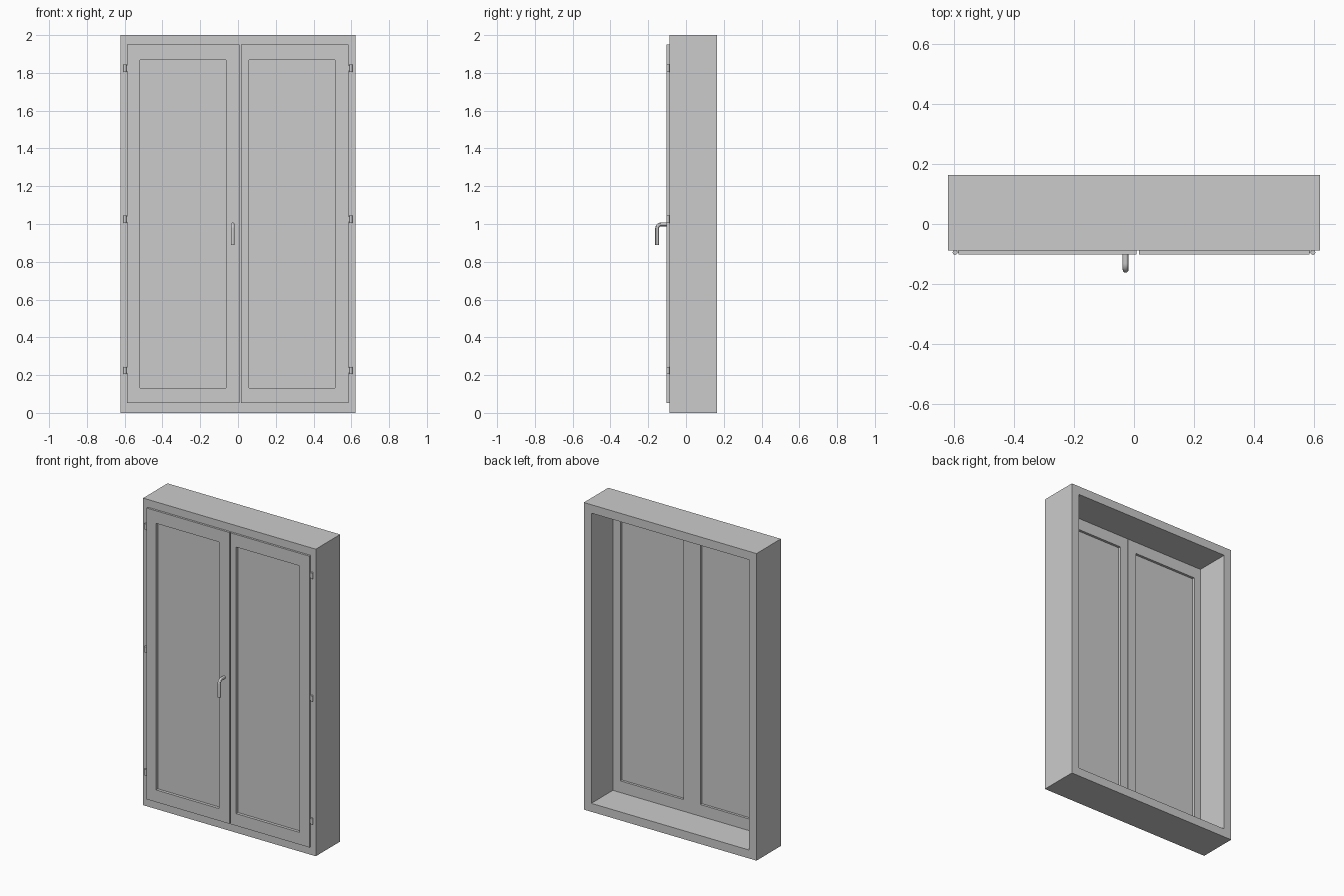
import bpy, bmesh, math

if "Cube" in bpy.data.objects:
    bpy.data.objects.remove(bpy.data.objects["Cube"])

FRONT, BACK = -0.088, 0.163      # casing depth range
LIP, LEAF_BACK = -0.102, -0.057  # door leaf depth range


def finish(name, bm):
    bmesh.ops.recalc_face_normals(bm, faces=bm.faces)
    mesh = bpy.data.meshes.new(name)
    bm.to_mesh(mesh)
    bm.free()
    obj = bpy.data.objects.new(name, mesh)
    bpy.context.collection.objects.link(obj)
    return obj


def box(name, x0, x1, y0, y1, z0, z1):
    bm = bmesh.new()
    bmesh.ops.create_cube(bm, size=1)
    for v in bm.verts:
        v.co = (x1 if v.co.x > 0 else x0, y1 if v.co.y > 0 else y0, z1 if v.co.z > 0 else z0)
    return finish(name, bm)


def tunnel(name, sections):
    """Closed rectangular frame: loft of (x0, x1, z0, z1, y) rectangles, joined in a ring."""
    bm = bmesh.new()
    loops = [[bm.verts.new((x, y, z)) for x, z in ((x0, z0), (x1, z0), (x1, z1), (x0, z1))]
             for x0, x1, z0, z1, y in sections]
    for a, b in zip(loops, loops[1:] + loops[:1]):
        for i in range(4):
            j = (i + 1) % 4
            bm.faces.new((a[i], a[j], b[j], b[i]))
    return finish(name, bm)


# outer casing
outer = (-0.622, 0.622, 0.0, 2.0)
opening = (-0.568, 0.568, 0.055, 1.945)
tunnel("casing", [(*outer, FRONT), (*outer, BACK), (*opening, BACK), (*opening, FRONT)])


# door leaves: overlapping front lip, body inside the casing, recessed panel
def leaf(side, lip_x, body_x, hole_x):
    lip = (*lip_x, 0.053, 1.95)
    body = (*body_x, 0.056, 1.944)
    hole = (*hole_x, 0.132, 1.868)
    tunnel(side + "_leaf", [(*lip, LIP), (*lip, FRONT - 0.0005), (*body, FRONT - 0.0005),
                            (*body, LEAF_BACK), (*hole, LEAF_BACK), (*hole, LIP)])
    box(side + "_panel", hole_x[0] - 0.005, hole_x[1] + 0.005, -0.083, -0.073, 0.127, 1.873)


leaf("left", (-0.587, 0.009), (-0.567, -0.001), (-0.519, -0.064))
leaf("right", (0.016, 0.586), (0.001, 0.567), (0.058, 0.513))

# hinges: barrel with a small tab into the leaf
for side, s in (("left", -1), ("right", 1)):
    for i, z in enumerate((0.225, 1.025, 1.825)):
        bpy.ops.mesh.primitive_cylinder_add(vertices=20, radius=0.008, depth=0.038,
                                            location=(s * 0.598, -0.095, z))
        barrel = bpy.context.object
        barrel.name = f"{side}_hinge_barrel_{i}"
        bpy.ops.object.shade_smooth_by_angle()
        xs = sorted((s * 0.598, s * 0.584))
        box(f"{side}_hinge_tab_{i}", *xs, -0.097, -0.092, z - 0.014, z + 0.014)

# handle: round bar bent downwards
hy, hz, bend = -0.153, 0.998, 0.022
path = [(-0.095, hz)]
for i in range(9):
    a = math.radians(90 + i * 90 / 8)
    path.append((hy + bend + bend * math.cos(a), hz - bend + bend * math.sin(a)))
path.append((hy, 0.888))
curve = bpy.data.curves.new("handle", 'CURVE')
curve.dimensions = '3D'
curve.bevel_depth = 0.01
curve.bevel_resolution = 4
curve.use_fill_caps = True
spline = curve.splines.new('POLY')
spline.points.add(len(path) - 1)
for p, (y, z) in zip(spline.points, path):
    p.co = (-0.028, y, z, 1)
handle = bpy.data.objects.new("handle", curve)
bpy.context.collection.objects.link(handle)
bpy.ops.object.select_all(action='DESELECT')
handle.select_set(True)
bpy.context.view_layer.objects.active = handle
bpy.ops.object.convert(target='MESH')
bpy.ops.object.shade_smooth_by_angle()
